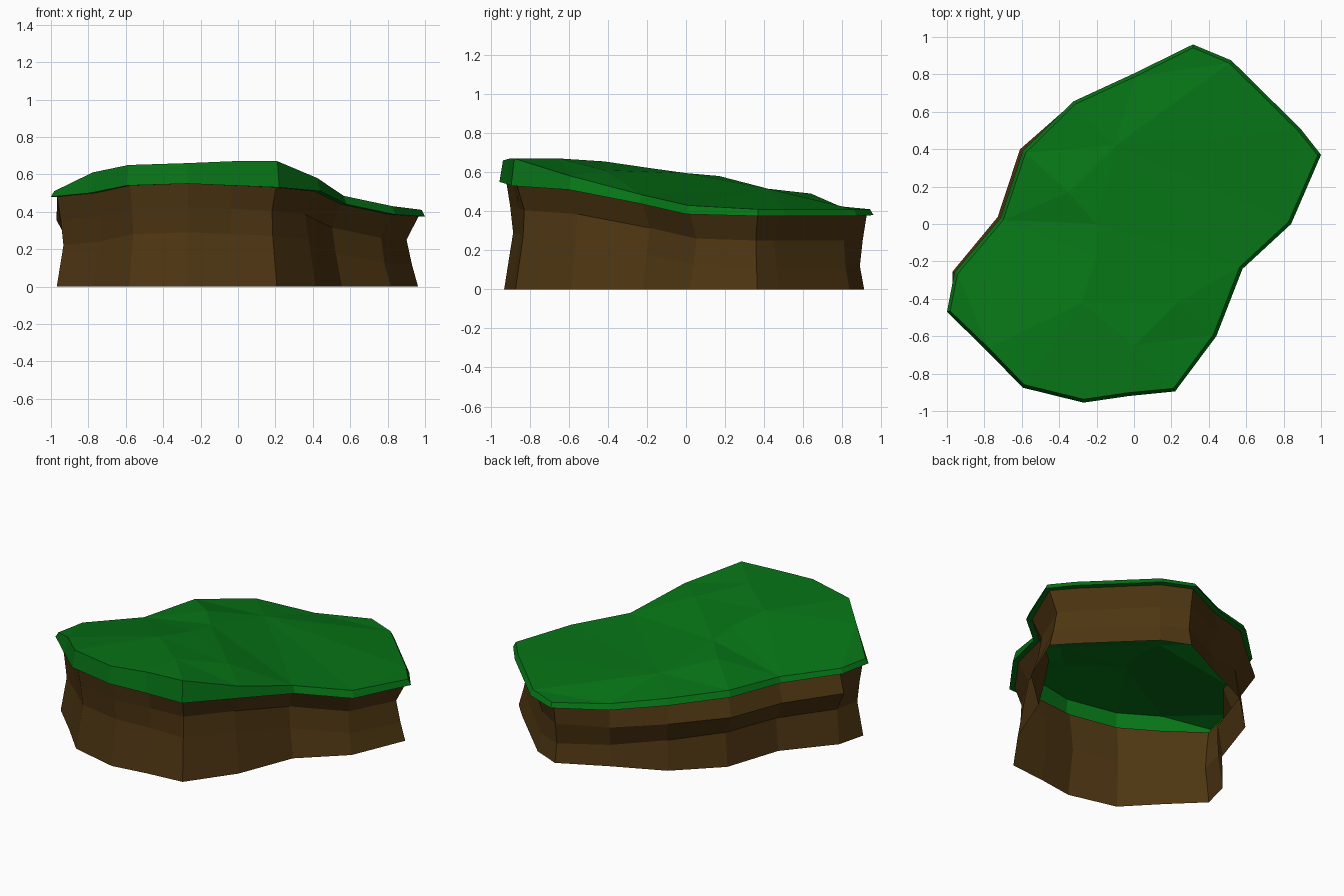
import bpy, bmesh
from mathutils import Vector
from mathutils.geometry import delaunay_2d_cdt

if "Cube" in bpy.data.objects:
    bpy.data.objects.remove(bpy.data.objects["Cube"])

# Outline of the grass edge, counter-clockwise: x, y, lower lip height, upper lip height
RIM = [
    (1.0, .37, .375, .41), (.89, .51, .375, .41), (.52, .875, .375, .41), (.315, .96, .38, .41),
    (0, .805, .39, .425), (-.325, .655, .45, .49), (-.595, .39, .475, .515), (-.715, .03, .465, .50),
    (-.96, -.26, .48, .51), (-1.0, -.47, .48, .51), (-.79, -.675, .50, .61), (-.595, -.875, .54, .65),
    (-.27, -.955, .55, .66), (-.03, -.92, .54, .67), (.22, -.895, .53, .67), (.44, -.60, .51, .58),
    (.58, -.24, .44, .485), (.84, 0, .385, .43)]
# Ridge points inside the grass top
RIDGE = [(0, -.65, .67), (.23, -.42, .61), (-.28, -.42, .655), (-.2, -.18, .62),
         (-.2, 0, .595), (-.35, .17, .58), (-.1, .42, .515)]
N = len(RIM)


def normal(i):
    """Outward horizontal direction at a corner of the outline."""
    a, b, c = (Vector(RIM[j % N][:2]) for j in (i - 1, i, i + 1))
    n = (b - a).normalized() + (c - b).normalized()
    return Vector((n.y, -n.x)).normalized()


def ring(bm, grow, height):
    """Outline moved outward by grow(normal), at height(lower lip, upper lip)."""
    out = []
    for i, (x, y, lo, hi) in enumerate(RIM):
        n = normal(i)
        p = Vector((x, y)) + n * grow(n)
        out.append(bm.verts.new((p.x, p.y, height(lo, hi))))
    return out


def bridge(bm, low, high):
    for i in range(N):
        j = (i + 1) % N
        bm.faces.new((low[i], low[j], high[j], high[i]))


def bulge(n):
    """Wall swells under the back left edge and is undercut on the right."""
    return -.055 - .045 * max(n.x, 0) + .19 * max(-n.x, 0) ** 2 * max(n.y, 0)


def finish(bm, name, color):
    me = bpy.data.meshes.new(name)
    bm.to_mesh(me)
    bm.free()
    mat = bpy.data.materials.new(name + "_color")
    mat.diffuse_color = color
    mat.use_nodes = True
    mat.node_tree.nodes["Principled BSDF"].inputs["Base Color"].default_value = mat.diffuse_color
    me.materials.append(mat)
    bpy.context.collection.objects.link(bpy.data.objects.new(name, me))


# Earth wall: open rings
bm = bmesh.new()
rings = [
    ring(bm, lambda n: -.036 - .012 * n.y, lambda lo, hi: 0),
    ring(bm, lambda n: -.07, lambda lo, hi: lo - .26),
    ring(bm, bulge, lambda lo, hi: lo - .125),
    ring(bm, lambda n: -.035, lambda lo, hi: lo)]
for a, b in zip(rings, rings[1:]):
    bridge(bm, a, b)
finish(bm, "earth_wall", (.075, .036, .006, 1))

# Grass cap: underside lip, skirt and ridged top
bm = bmesh.new()
inner = ring(bm, lambda n: -.035, lambda lo, hi: lo)
lip = ring(bm, lambda n: 0, lambda lo, hi: lo)
rim = ring(bm, lambda n: -.018, lambda lo, hi: hi)
bridge(bm, inner, lip)
bridge(bm, lip, rim)
verts = rim + [bm.verts.new(p) for p in RIDGE]
a, b, c, d, e, f, g = range(N, N + 7)
creases = [(a, 15), (a, b), (b, 16), (a, c), (c, d), (d, e), (e, f), (f, g), (g, 6), (f, 6), (a, 12)]
edges = [(i, (i + 1) % N) for i in range(N)] + creases
res = delaunay_2d_cdt([v.co.xy for v in verts], edges, [list(range(N))], 1, 1e-5)
source = [verts[o[0]] for o in res[3]]
for tri in res[2]:
    bm.faces.new([source[k] for k in tri])
finish(bm, "grass_cap", (.002, .175, .008, 1))
